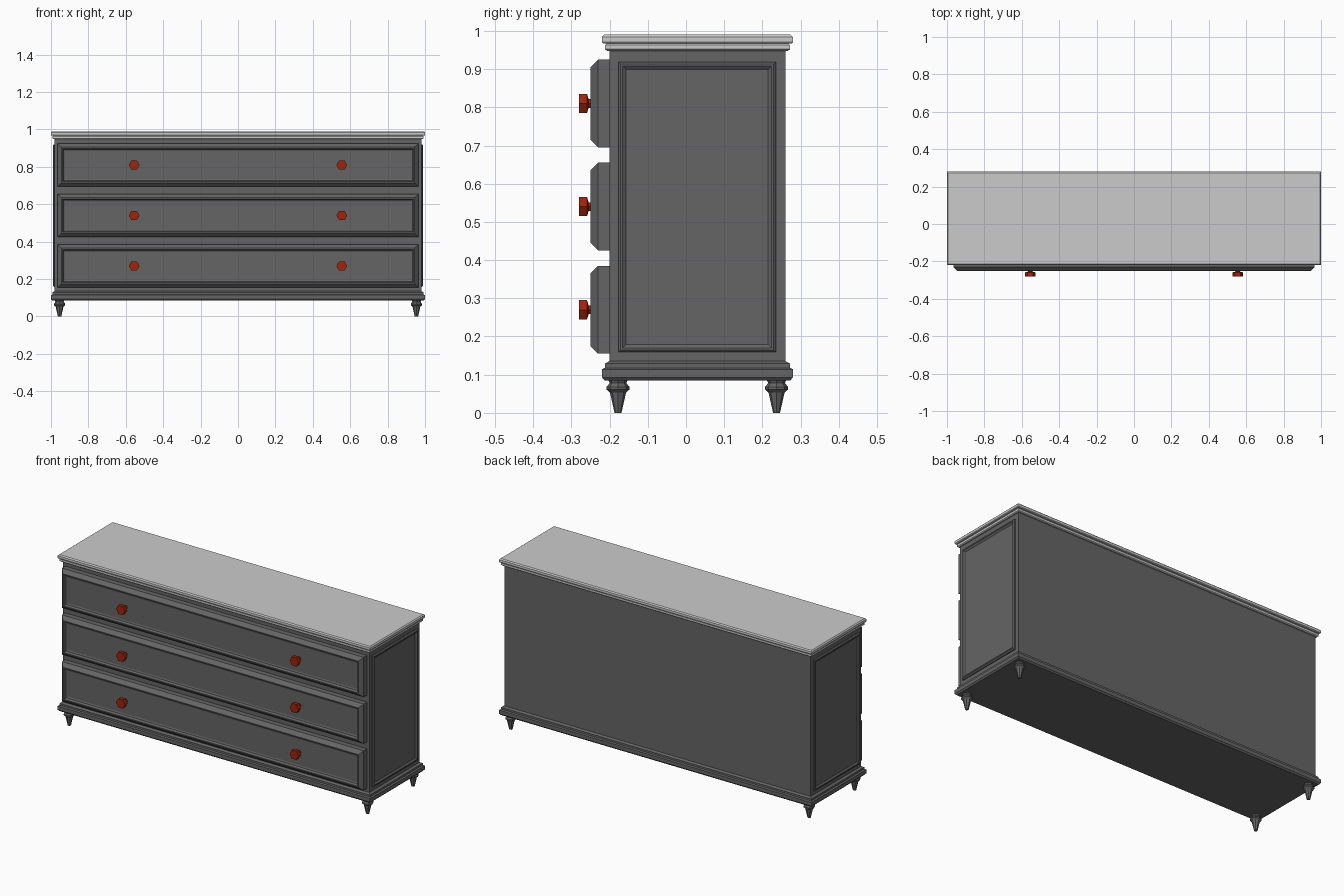
import bpy, bmesh
from math import pi, cos, sin
from mathutils import Matrix

if "Cube" in bpy.data.objects:
    bpy.data.objects.remove(bpy.data.objects["Cube"], do_unlink=True)


def material(name, colour):
    m = bpy.data.materials.new(name)
    m.use_nodes = True
    m.diffuse_color = (*colour, 1)
    m.node_tree.nodes["Principled BSDF"].inputs["Base Color"].default_value = (*colour, 1)
    return m


GREY = material("charcoal paint", (0.13, 0.13, 0.13))
STONE = material("pale grey top", (0.6, 0.6, 0.6))
RED = material("dark red", (0.34, 0.017, 0.004))


def loft(name, rings, place, mat):
    """Join rings of points into a closed solid."""
    bm = bmesh.new()
    loops = [[bm.verts.new(p) for p in ring] for ring in rings]
    for a, b in zip(loops, loops[1:]):
        for i in range(len(a)):
            j = (i + 1) % len(a)
            bm.faces.new((a[i], a[j], b[j], b[i]))
    bm.faces.new(reversed(loops[0]))
    bm.faces.new(loops[-1])
    bm.transform(place)
    bmesh.ops.recalc_face_normals(bm, faces=bm.faces)
    mesh = bpy.data.meshes.new(name)
    bm.to_mesh(mesh)
    bm.free()
    mesh.materials.append(mat)
    obj = bpy.data.objects.new(name, mesh)
    bpy.context.collection.objects.link(obj)
    return obj


def moulded(name, half_x, half_y, steps, place, mat):
    """Rectangular solid whose edge follows (inset, height) steps."""
    corners = ((-1, -1), (1, -1), (1, 1), (-1, 1))
    rings = [[(sx * (half_x - inset), sy * (half_y - inset), h) for sx, sy in corners]
             for inset, h in steps]
    return loft(name, rings, place, mat)


def turned(name, sides, profile, place, mat):
    """Faceted solid of revolution from (radius, height) points."""
    rings = [[(r * cos(2 * pi * i / sides), r * sin(2 * pi * i / sides), h)
              for i in range(sides)] for r, h in profile]
    return loft(name, rings, place, mat)


# Carcass, base moulding and top share one footprint
centre = Matrix.Translation((0, 0.03, 0))
moulded("carcass", 0.98, 0.23, [(0, 0.1), (0, 0.95)], centre, GREY)
moulded("base_moulding", 1.0, 0.25,
        [(0.007, 0.085), (0, 0.093), (0, 0.114), (0.008, 0.118),
         (0.008, 0.129), (0.02, 0.136)], centre, GREY)
moulded("top_slab", 1.0, 0.25,
        [(0.013, 0.948), (0.008, 0.952), (0.008, 0.963), (0.012, 0.967),
         (0.003, 0.967), (0, 0.971), (0, 0.984), (0.006, 0.99)], centre, STONE)

# Drawers with framed fronts and a pair of knobs each
face_front = Matrix.Rotation(pi / 2, 4, "X")
drawer_steps = [(0, -0.005), (0, 0.03), (0.02, 0.05), (0.026, 0.05),
                (0.032, 0.038), (0.04, 0.035)]
knob_profile = [(0.013, 0.03), (0.013, 0.055), (0.029, 0.059), (0.029, 0.08)]
for label, z in (("lower", 0.27), ("middle", 0.54), ("upper", 0.81)):
    moulded(label + "_drawer", 0.965, 0.115, drawer_steps,
            Matrix.Translation((0, -0.2, z)) @ face_front, GREY)
    for side, sx in (("left", 1), ("right", -1)):
        turned(f"{label}_{side}_knob", 6, knob_profile,
               Matrix.Translation((sx * 0.555, -0.2, z)) @ face_front, RED)

# Framed side panels and legs
panel_steps = [(0, -0.005), (0, 0.005), (0.006, 0.01), (0.011, 0.01), (0.02, 0.003)]
leg_profile = [(0.009, 0), (0.021, 0.053), (0.03, 0.061), (0.03, 0.068),
               (0.022, 0.078), (0.026, 0.088)]
for side, sx in (("left", 1), ("right", -1)):
    moulded(side + "_side_panel", 0.38, 0.206, panel_steps,
            Matrix.Translation((sx * 0.98, 0.029, 0.539))
            @ Matrix.Rotation(sx * pi / 2, 4, "Y"), GREY)
    for end, y in (("front", -0.178), ("rear", 0.237)):
        turned(f"{end}_{side}_leg", 8, leg_profile,
               Matrix.Translation((sx * 0.954, y, 0)), GREY)
